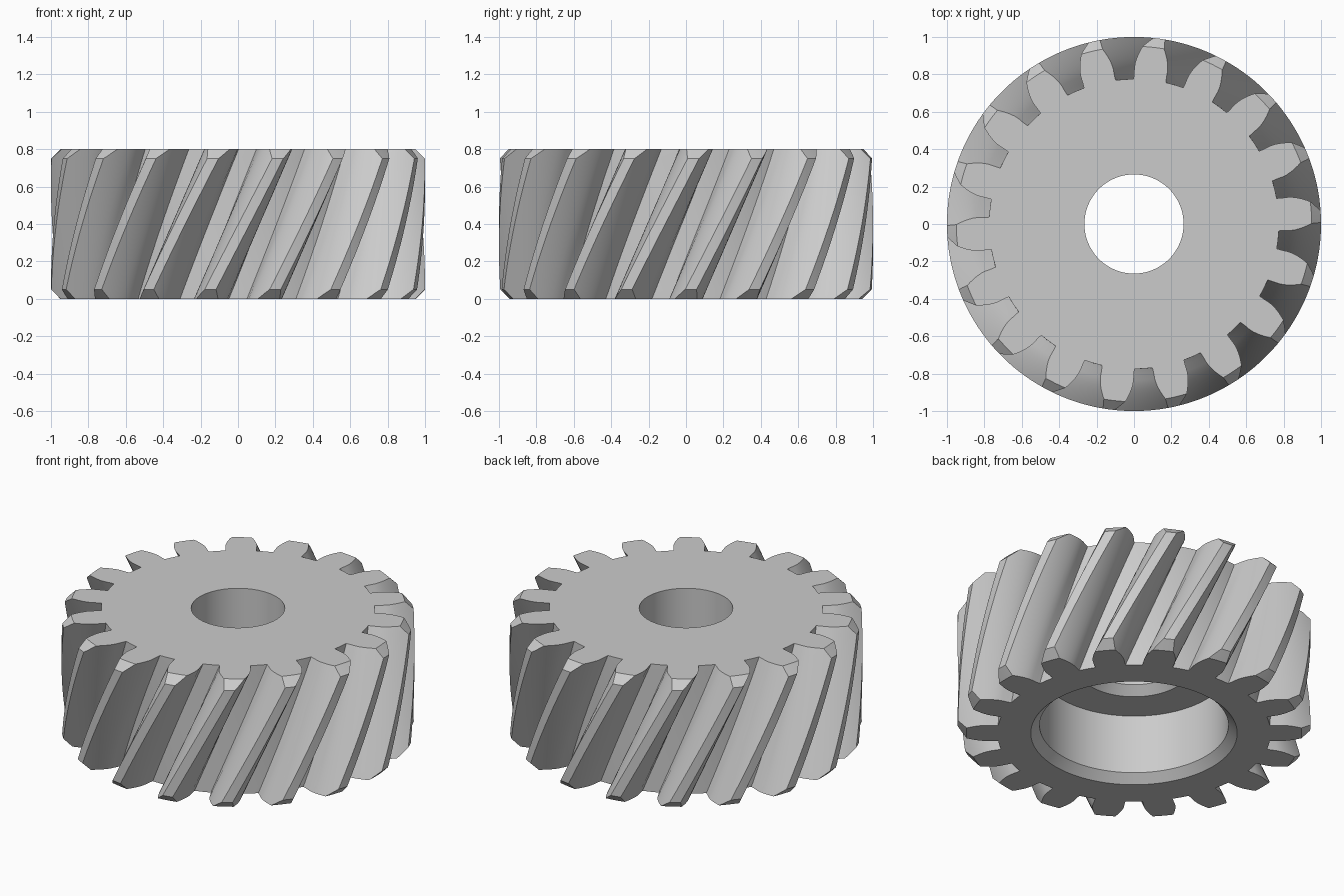
import bpy
import bmesh
from math import pi, sin, cos, tan, acos, atan, radians

if "Cube" in bpy.data.objects:
    bpy.data.objects.remove(bpy.data.objects["Cube"], do_unlink=True)

# Gear proportions
TEETH, MODULE, HEIGHT = 18, 0.1, 0.8
PITCH_R = TEETH * MODULE / 2
TIP_R = PITCH_R + MODULE
ROOT_R = PITCH_R - 1.25 * MODULE
HELIX = radians(25)
TWIST_PER_Z = tan(HELIX) / PITCH_R
PRESSURE = atan(tan(radians(20)) / cos(HELIX))
BASE_R = PITCH_R * cos(PRESSURE)
CHAMFER = 0.05
BORE_R, RECESS_R, RECESS_DEPTH = 0.265, 0.535, 0.42


def involute(angle):
    return tan(angle) - angle


def tooth_half_angle(r):
    flank = acos(min(1, BASE_R / r))
    return pi / (2 * TEETH) + involute(PRESSURE) - involute(flank)


def mesh_object(name, bm):
    bmesh.ops.recalc_face_normals(bm, faces=bm.faces)
    mesh = bpy.data.meshes.new(name)
    bm.to_mesh(mesh)
    bm.free()
    obj = bpy.data.objects.new(name, mesh)
    bpy.context.collection.objects.link(obj)
    return obj


def bridge(bm, a, b):
    for i in range(len(a)):
        j = (i + 1) % len(a)
        bm.faces.new((a[i], a[j], b[j], b[i]))


def turned_ring(name, profile, segments):
    # Closed (radius, height) profile turned around z
    bm = bmesh.new()
    rings = []
    for s in range(segments):
        a = 2 * pi * s / segments
        rings.append([bm.verts.new((r * cos(a), r * sin(a), z)) for r, z in profile])
    for s in range(segments):
        bridge(bm, rings[s], rings[(s + 1) % segments])
    return mesh_object(name, bm)


def twisted_teeth(name, layers):
    # Involute outline, cut slightly oversize for trimming by the turned blank
    over, steps = 0.03, 8
    flank = [(ROOT_R, 0.1125), (0.8, 0.109)]
    for i in range(steps + 1):
        r = BASE_R + (TIP_R + over - BASE_R) * i / steps
        flank.append((r, tooth_half_angle(r)))
    outline = []
    for t in range(TEETH):
        centre = 2 * pi * t / TEETH
        outline += [(r, centre - h) for r, h in flank]
        outline += [(r, centre + h) for r, h in reversed(flank)]
        outline.append((ROOT_R, centre + pi / TEETH))
    bm = bmesh.new()
    rings = []
    for k in range(layers + 1):
        z = -over + (HEIGHT + 2 * over) * k / layers
        turn = z * TWIST_PER_Z
        rings.append([bm.verts.new((r * cos(a + turn), r * sin(a + turn), z)) for r, a in outline])
    for lower, upper in zip(rings, rings[1:]):
        bridge(bm, lower, upper)
    bm.faces.new(rings[0][::-1])
    bm.faces.new(rings[-1])
    return mesh_object(name, bm)


# Turned blank: chamfered rim, plain bore above, chamfered recess below
blank_profile = [
    (RECESS_R + CHAMFER, 0), (TIP_R - CHAMFER, 0),
    (TIP_R, CHAMFER), (TIP_R, HEIGHT - CHAMFER), (TIP_R - CHAMFER, HEIGHT),
    (BORE_R, HEIGHT), (BORE_R, RECESS_DEPTH + CHAMFER),
    (BORE_R + CHAMFER, RECESS_DEPTH), (RECESS_R, RECESS_DEPTH), (RECESS_R, CHAMFER),
]
gear = turned_ring("helical_gear", blank_profile, 180)

# Trim the blank to the helical teeth
cutter = twisted_teeth("tooth_cutter", 24)
cutter.hide_render = True
trim = gear.modifiers.new("cut_teeth", "BOOLEAN")
trim.operation = "INTERSECT"
trim.solver = "EXACT"
trim.object = cutter
bpy.ops.object.select_all(action="DESELECT")
gear.select_set(True)
bpy.context.view_layer.objects.active = gear
bpy.ops.object.modifier_apply(modifier=trim.name)
bpy.data.objects.remove(cutter, do_unlink=True)

# Plain grey metal, smooth with sharp edges
steel = bpy.data.materials.new("light_grey_steel")
steel.use_nodes = True
grey = (0.6, 0.6, 0.6, 1)
steel.diffuse_color = grey
steel.node_tree.nodes["Principled BSDF"].inputs["Base Color"].default_value = grey
gear.data.materials.clear()
gear.data.materials.append(steel)
bpy.ops.object.shade_smooth_by_angle(angle=radians(25))
